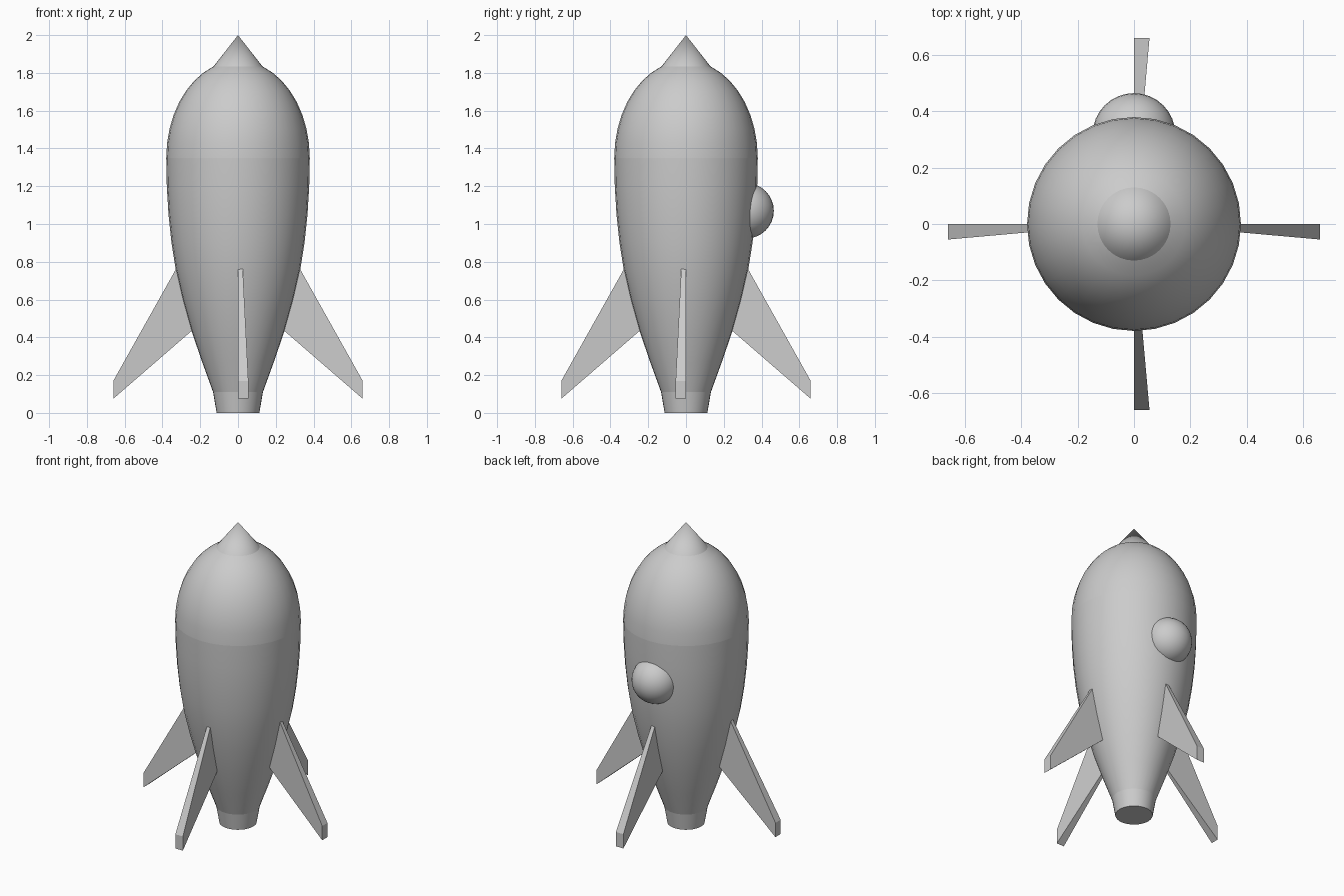
import bpy, bmesh, math
from mathutils import Matrix

if "Cube" in bpy.data.objects:
    bpy.data.objects.remove(bpy.data.objects["Cube"])

SIDES = 32


def make_object(name, bm, smooth=True):
    bmesh.ops.recalc_face_normals(bm, faces=bm.faces)
    mesh = bpy.data.meshes.new(name)
    bm.to_mesh(mesh)
    bm.free()
    obj = bpy.data.objects.new(name, mesh)
    bpy.context.collection.objects.link(obj)
    if smooth:
        bpy.ops.object.select_all(action='DESELECT')
        obj.select_set(True)
        bpy.context.view_layer.objects.active = obj
        bpy.ops.object.shade_smooth_by_angle(angle=math.radians(30))
    return obj


def lathe(name, profile):
    """Revolve (radius, z) points around z; a zero radius closes to a point."""
    bm = bmesh.new()
    rings = []
    for r, z in profile:
        n = 1 if r == 0 else SIDES
        rings.append([bm.verts.new((r * math.cos(2 * math.pi * i / SIDES),
                                    r * math.sin(2 * math.pi * i / SIDES), z))
                      for i in range(n)])
    for a, b in zip(rings, rings[1:]):
        for i in range(SIDES):
            j = (i + 1) % SIDES
            quad = [a[i % len(a)], a[j % len(a)], b[j % len(b)], b[i % len(b)]]
            bm.faces.new(list(dict.fromkeys(quad)))
    obj = make_object(name, bm)
    # Open shells: make sure the normals point outward
    face = obj.data.polygons[len(obj.data.polygons) // 2]
    if face.normal.x * face.center.x + face.normal.y * face.center.y < 0:
        obj.data.flip_normals()
    return obj


# Body of revolution, split where the shading breaks
lathe("nozzle", [(0, 0), (0.113, 0), (0.132, 0.11)])
lathe("lower_hull", [(0.132, 0.11), (0.19, 0.27), (0.245, 0.43), (0.293, 0.6),
                     (0.33, 0.76), (0.352, 0.9), (0.368, 1.05),
                     (0.377, 1.2), (0.38, 1.35)])
end = math.acos(0.13 / 0.38)
lathe("upper_hull", [(0.38 * math.cos(end * i / 8), 1.35 + 0.515 * math.sin(end * i / 8))
                     for i in range(9)])
lathe("nose_tip", [(0.13, 1.35 + 0.515 * math.sin(end)), (0, 2.0)])

# Round window bulging from the back
bm = bmesh.new()
bmesh.ops.create_uvsphere(bm, u_segments=32, v_segments=16, radius=0.147,
                          matrix=Matrix.Translation((0, 0.318, 1.07)))
make_object("porthole", bm)


def fin(name, angle, side):
    """Swept fin, thickening outward to one side of its radial plane."""
    outline = [(0.29, 0.83), (0.66, 0.17), (0.66, 0.075), (0.22, 0.456)]
    bm = bmesh.new()
    flat = [bm.verts.new((x, 0, z)) for x, z in outline]
    thick = [bm.verts.new((x, side * (0.055 - 0.089 * (0.66 - x)), z)) for x, z in outline]
    bm.faces.new(flat)
    bm.faces.new(thick[::-1])
    for i in range(4):
        j = (i + 1) % 4
        bm.faces.new((flat[i], flat[j], thick[j], thick[i]))
    bm.transform(Matrix.Rotation(math.radians(angle), 4, 'Z'))
    make_object(name, bm, smooth=False)


# Four tail fins
for name, angle, side in (("right_fin", 0, -1), ("back_fin", 90, -1),
                          ("left_fin", 180, 1), ("front_fin", 270, 1)):
    fin(name, angle, side)
